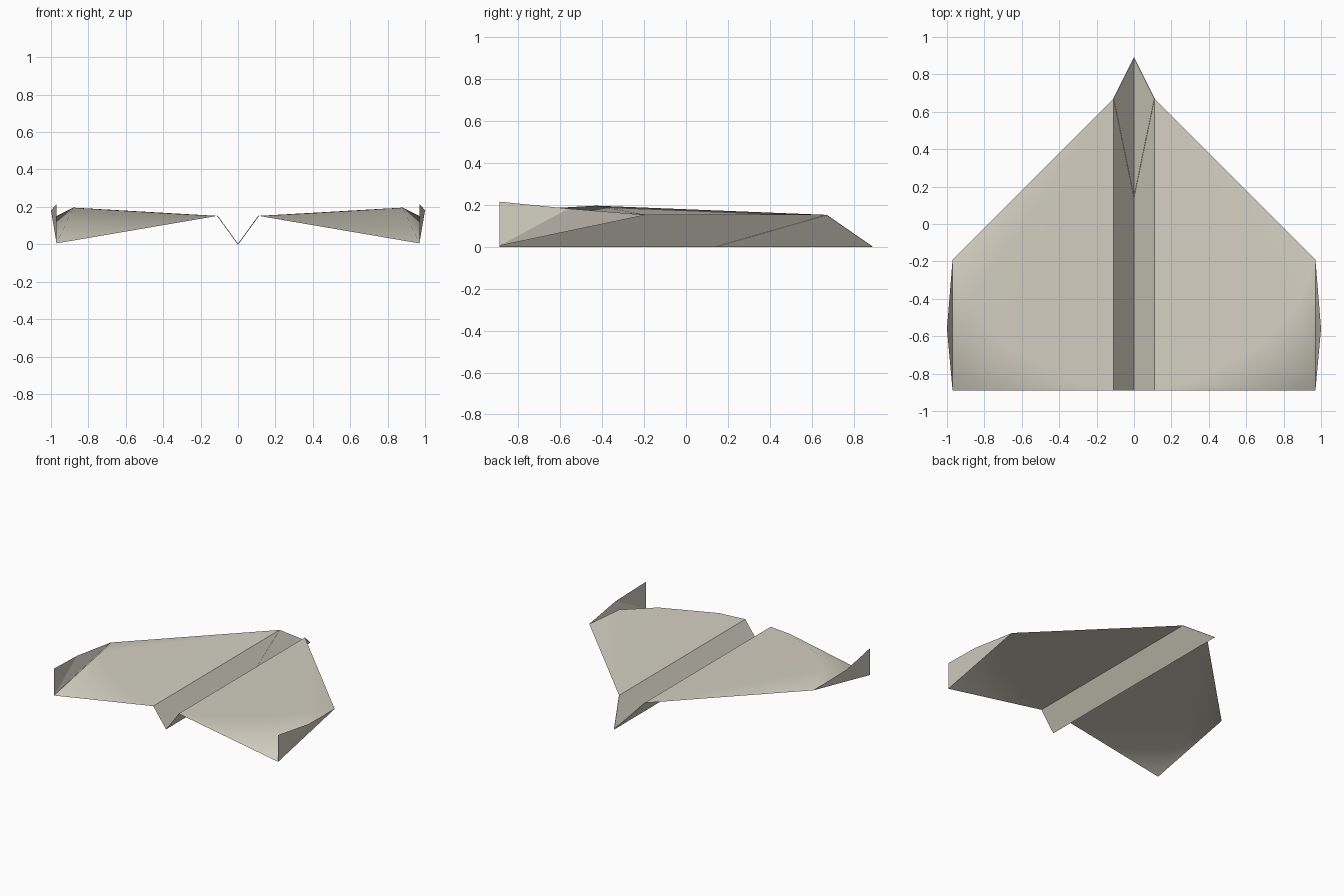
import bpy, bmesh
from mathutils import Vector

if "Cube" in bpy.data.objects:
    bpy.data.objects.remove(bpy.data.objects["Cube"])

paper = bpy.data.materials.new("warm_grey_paper")
paper.diffuse_color = (0.66, 0.63, 0.54, 1)
paper.use_nodes = True
paper.node_tree.nodes["Principled BSDF"].inputs["Base Color"].default_value = paper.diffuse_color


def sheet(name, points, faces, smooth=False, thickness=0):
    """Half of a folded sheet, mirrored across the keel."""
    me = bpy.data.meshes.new(name)
    me.from_pydata([Vector(p) for p in points], [], faces)
    me.materials.append(paper)
    for poly in me.polygons:
        poly.use_smooth = smooth
    ob = bpy.data.objects.new(name, me)
    bpy.context.collection.objects.link(ob)
    if thickness:
        solid = ob.modifiers.new("thickness", 'SOLIDIFY')
        solid.thickness = thickness
        solid.offset = 0
    mirror = ob.modifiers.new("mirror", 'MIRROR')
    mirror.use_axis[0] = True
    mirror.merge_threshold = 0.0005
    if smooth:
        weighted = ob.modifiers.new("paper_normals", 'WEIGHTED_NORMAL')
        weighted.weight = 80
    return ob


# Shared fold corners
nose, keel_back = (0, 0.89, 0), (0, -0.89, 0)
root_front, root_back = (0.11, 0.67, 0.152), (0.11, -0.89, 0.152)
tip_front, tip_back = (0.97, -0.19, 0.152), (0.97, -0.89, 0.005)

# V-shaped folded body
sheet("body_fold", [nose, root_front, root_back, keel_back], [(0, 1, 2, 3)])

# Overlapping folded layer at the nose
sheet("nose_flap", [nose, root_front, (0, 0.14, 0)], [(0, 1, 2)], thickness=0.004)

# Wings: flat front panel, curling down behind a soft ridge to the rear tip
ridge = [root_back, (0.31, -0.85, 0.162), (0.69, -0.64, 0.184),
         (0.88, -0.43, 0.196), tip_front]
n = len(ridge)
fan = []
for i in range(n - 1):
    fan.append((n, i, i + 1))          # front panel
    fan.append((n + 1, i + 1, i))      # curled rear corner
sheet("wing", ridge + [root_front, tip_back], fan, smooth=True)

# Upturned winglets, slightly bowed outwards
sheet("winglet", [tip_front, (1.0, -0.56, 0.182), (0.97, -0.89, 0.215), tip_back],
      [(0, 1, 3), (1, 2, 3)])
